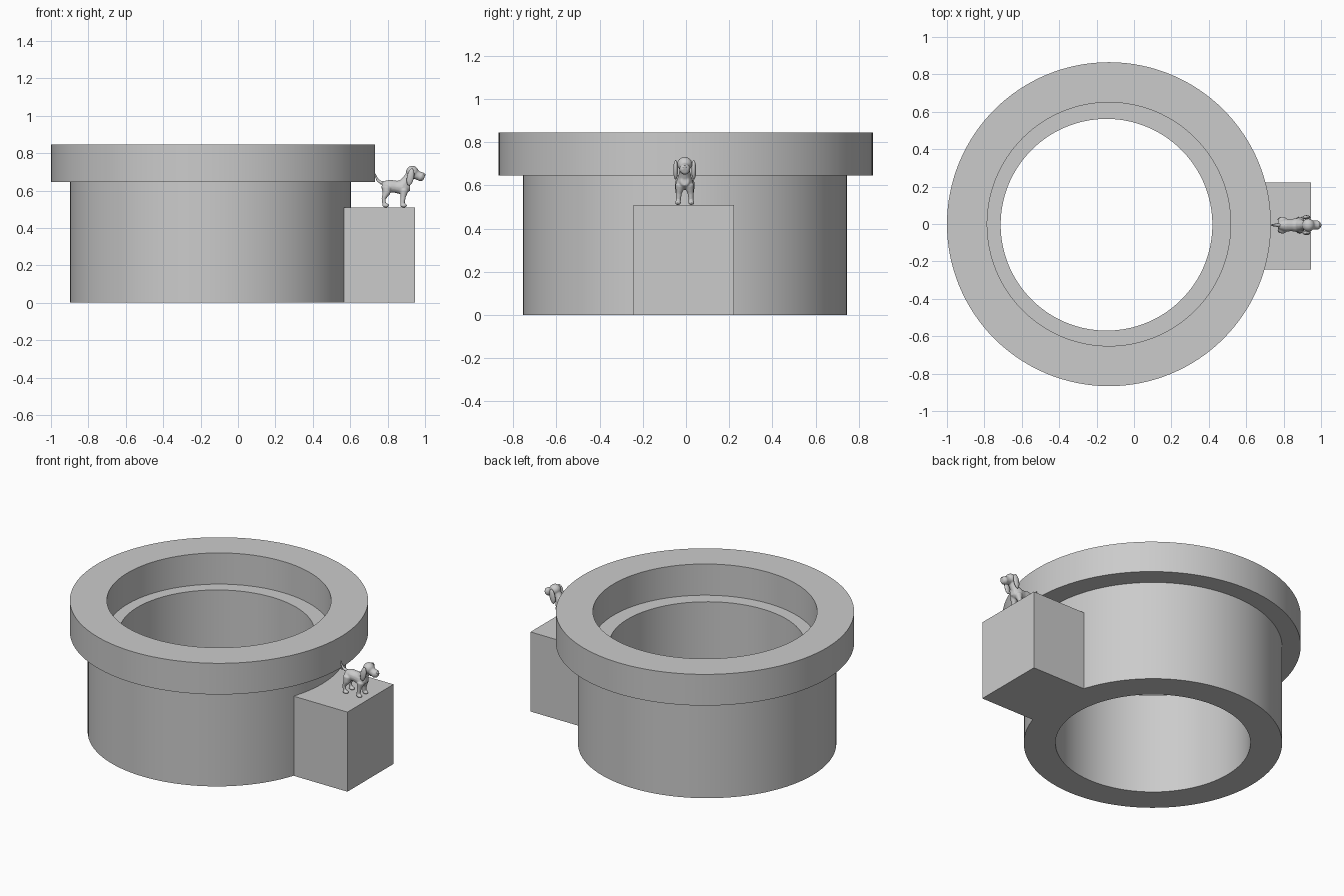
import bpy, bmesh, math
from mathutils import Vector

if "Cube" in bpy.data.objects:
    bpy.data.objects.remove(bpy.data.objects["Cube"])

GREY = bpy.data.materials.new("light grey")
GREY.use_nodes = True
GREY.diffuse_color = (0.6, 0.6, 0.6, 1)
GREY.node_tree.nodes["Principled BSDF"].inputs["Base Color"].default_value = (0.6, 0.6, 0.6, 1)

BLOCK_TOP = 0.51
DOG_Y = -0.006


def finish(name, bm, angle=40):
    bmesh.ops.recalc_face_normals(bm, faces=bm.faces)
    mesh = bpy.data.meshes.new(name)
    bm.to_mesh(mesh)
    bm.free()
    mesh.materials.append(GREY)
    ob = bpy.data.objects.new(name, mesh)
    bpy.context.collection.objects.link(ob)
    bpy.ops.object.select_all(action='DESELECT')
    ob.select_set(True)
    bpy.context.view_layer.objects.active = ob
    bpy.ops.object.shade_smooth_by_angle(angle=math.radians(angle))
    return ob


def ring(name, cx, cy, r_in, r_out, z0, z1, n=128):
    """Hollow cylinder spun from a rectangular section."""
    bm = bmesh.new()
    section = [(r_in, z0), (r_out, z0), (r_out, z1), (r_in, z1)]
    loops = []
    for i in range(n):
        a = math.tau * i / n
        loops.append([bm.verts.new((cx + r * math.cos(a), cy + r * math.sin(a), z))
                      for r, z in section])
    for i in range(n):
        p, q = loops[i], loops[(i + 1) % n]
        for k in range(4):
            m = (k + 1) % 4
            bm.faces.new((p[k], q[k], q[m], p[m]))
    finish(name, bm)


def limb(bm, path, n=14):
    """Tapered tube through (x, y, z, radius) points, rounded at both ends."""
    pts = [Vector(p[:3]) for p in path]
    rad = [p[3] for p in path]
    start = (pts[0] - pts[1]).normalized()
    end = (pts[-1] - pts[-2]).normalized()
    pts = [pts[0] + start * rad[0] * 0.6] + pts + [pts[-1] + end * rad[-1] * 0.6]
    rad = [rad[0] * 0.6] + rad + [rad[-1] * 0.6]
    loops = []
    for i, p in enumerate(pts):
        t = (pts[min(i + 1, len(pts) - 1)] - pts[max(i - 1, 0)]).normalized()
        u = Vector((0, 1, 0))
        u = (u - t * u.dot(t)).normalized()
        v = t.cross(u)
        loops.append([bm.verts.new(p + (u * math.cos(math.tau * k / n)
                                        + v * math.sin(math.tau * k / n)) * rad[i])
                      for k in range(n)])
    for p, q in zip(loops, loops[1:]):
        for k in range(n):
            m = (k + 1) % n
            bm.faces.new((p[k], p[m], q[m], q[k]))
    bm.faces.new(loops[0])
    bm.faces.new(loops[-1])


def ball(bm, centre, size, tilt=0):
    made = bmesh.ops.create_uvsphere(bm, u_segments=20, v_segments=12, radius=1)["verts"]
    bmesh.ops.scale(bm, vec=size, verts=made)
    for v in made:
        x, z = v.co.x, v.co.z
        v.co.x = x * math.cos(tilt) + z * math.sin(tilt)
        v.co.z = z * math.cos(tilt) - x * math.sin(tilt)
    bmesh.ops.translate(bm, vec=centre, verts=made)


# Round wall, overhanging rim and the side block
ring("round_wall", -0.147, -0.004, 0.566, 0.75, 0, 0.645)
ring("rim", -0.134, -0.001, 0.651, 0.866, 0.645, 0.845)

bm = bmesh.new()
bmesh.ops.create_cube(bm, size=1)
bmesh.ops.scale(bm, vec=(0.38, 0.466, BLOCK_TOP), verts=bm.verts)
bmesh.ops.translate(bm, vec=(0.756, -0.01, BLOCK_TOP / 2), verts=bm.verts)
finish("side_block", bm)

# Dog body, neck, head and legs, fused into one smooth skin
y = DOG_Y
bm = bmesh.new()
limb(bm, [(0.785, y, 0.626, 0.027), (0.81, y, 0.624, 0.034), (0.845, y, 0.62, 0.033),
          (0.88, y, 0.616, 0.039), (0.90, y, 0.617, 0.032)])
limb(bm, [(0.885, y, 0.63, 0.033), (0.907, y, 0.66, 0.026), (0.925, y, 0.69, 0.025)])
ball(bm, (0.932, y, 0.699), (0.034, 0.035, 0.033))
limb(bm, [(0.945, y, 0.688, 0.026), (0.968, y, 0.678, 0.024), (0.981, y, 0.673, 0.026)])
for s in (-1, 1):
    limb(bm, [(0.795, y + s * 0.018, 0.612, 0.028), (0.793, y + s * 0.026, 0.585, 0.02),
              (0.778, y + s * 0.03, 0.555, 0.011), (0.783, y + s * 0.031, 0.522, 0.01)])
    limb(bm, [(0.888, y + s * 0.02, 0.60, 0.024), (0.883, y + s * 0.027, 0.565, 0.014),
              (0.878, y + s * 0.03, 0.522, 0.011)])
    for x in (0.79, 0.886):
        ball(bm, (x, y + s * 0.031, BLOCK_TOP + 0.01), (0.019, 0.014, 0.011))
dog = finish("dog_body", bm, 180)
skin = dog.modifiers.new("fuse", 'REMESH')
skin.mode = 'VOXEL'
skin.voxel_size = 0.004
skin.use_smooth_shade = True
soft = dog.modifiers.new("soften", 'SMOOTH')
soft.factor = 0.5
soft.iterations = 4

# Hanging ears
for side, s in (("right", -1), ("left", 1)):
    bm = bmesh.new()
    ball(bm, (0.922, y + s * 0.042, 0.672), (0.019, 0.011, 0.046), 0.2)
    finish(side + "_ear", bm, 180)

# Nose
bm = bmesh.new()
ball(bm, (0.994, y, 0.684), (0.008, 0.011, 0.007))
finish("nose", bm, 180)

# Upturned tail
bm = bmesh.new()
limb(bm, [(0.79, y, 0.638, 0.011), (0.765, y, 0.642, 0.009), (0.747, y, 0.655, 0.007),
          (0.738, y, 0.673, 0.005), (0.734, y, 0.688, 0.003)])
finish("tail", bm, 180)
